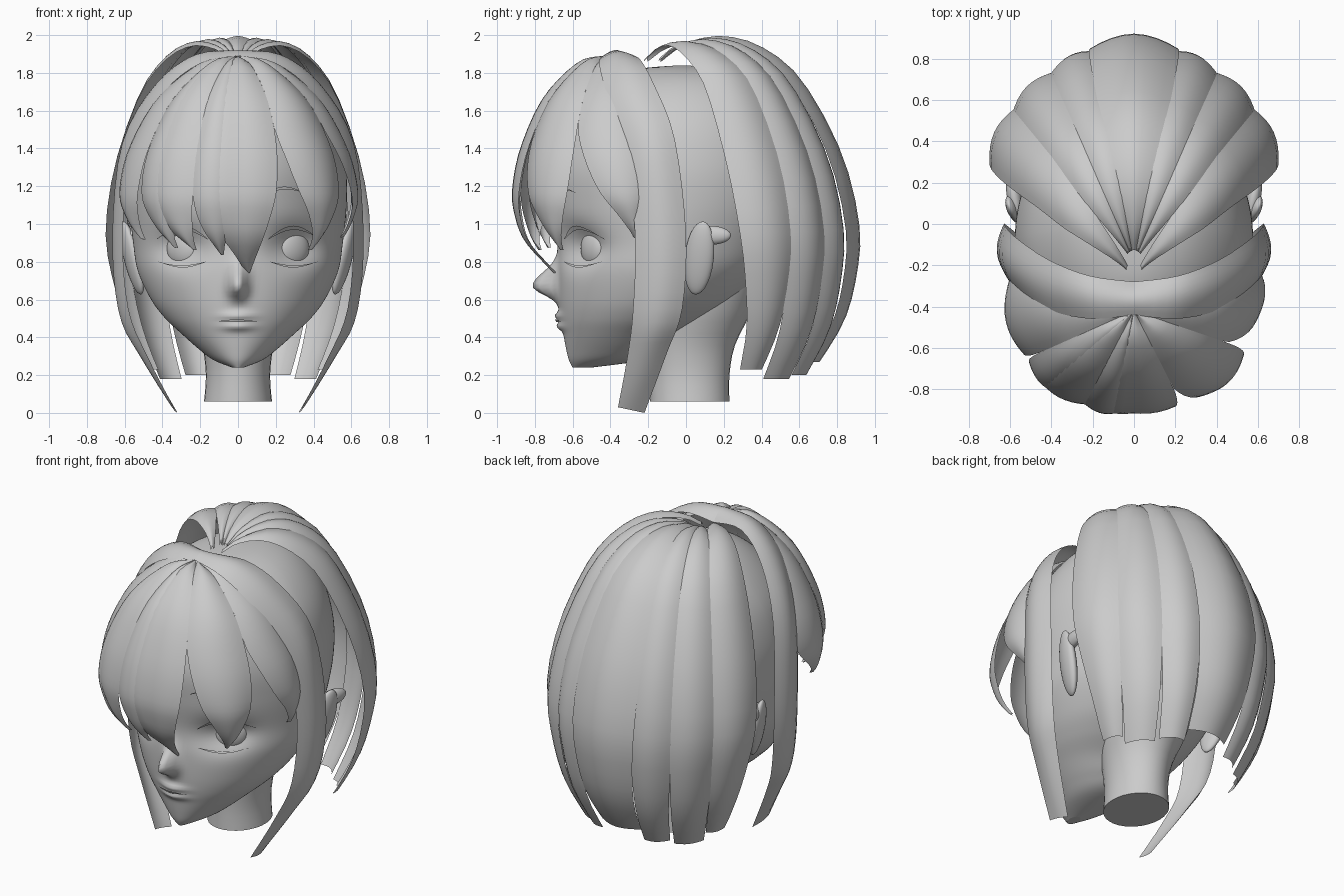
import bpy, bmesh, math
from mathutils import Vector
from math import sin, cos, pi, exp

if "Cube" in bpy.data.objects:
    bpy.data.objects.remove(bpy.data.objects["Cube"])

grey = bpy.data.materials.new("plain_grey")
grey.diffuse_color = (0.6, 0.6, 0.6, 1)
grey.use_nodes = True
grey.node_tree.nodes["Principled BSDF"].inputs["Base Color"].default_value = grey.diffuse_color


def sample(P, u):
    """Smooth point on a list of tuples, u from 0 to 1."""
    n = len(P) - 1
    i = min(int(u * n), n - 1)
    t = u * n - i
    a, b, c, d = (P[max(0, min(n, i + k))] for k in (-1, 0, 1, 2))
    return [0.5 * (2 * q + (r - p) * t + (2 * p - 5 * q + 4 * r - s) * t * t
                   + (3 * q - p - 3 * r + s) * t ** 3)
            for p, q, r, s in zip(a, b, c, d)]


def grid(name, f, nu, nv, ring=False, mirror=1):
    """Smooth sheet or tube from f(u, v), normals facing away from the head."""
    bm = bmesh.new()
    cols = nu if ring else nu + 1
    vs = []
    for j in range(nv + 1):
        for i in range(cols):
            x, y, z = f(i / nu, j / nv)
            vs.append(bm.verts.new((x * mirror, y, z)))
    for j in range(nv):
        for i in range(nu):
            k = (i + 1) % cols
            bm.faces.new((vs[j * cols + i], vs[j * cols + k],
                          vs[(j + 1) * cols + k], vs[(j + 1) * cols + i]))
    if ring:
        bm.faces.new(vs[:cols])
        bm.faces.new(vs[-cols:])
    bmesh.ops.recalc_face_normals(bm, faces=bm.faces)
    if not ring:
        side = 0
        for g in bm.faces:
            side += g.normal.dot(g.calc_center_median() - Vector((0, 0, 1))) * g.calc_area()
        if side < 0:
            bmesh.ops.reverse_faces(bm, faces=bm.faces)
    me = bpy.data.meshes.new(name)
    bm.to_mesh(me)
    bm.free()
    ob = bpy.data.objects.new(name, me)
    bpy.context.collection.objects.link(ob)
    me.materials.append(grey)
    for p in me.polygons:
        p.use_smooth = len(p.vertices) == 4
    return ob


def ball(name, loc, size, rot=(0, 0, 0)):
    bpy.ops.mesh.primitive_uv_sphere_add(segments=24, ring_count=14, location=loc, rotation=rot)
    ob = bpy.context.object
    ob.name = name
    ob.scale = size
    ob.data.materials.append(grey)
    bpy.ops.object.shade_smooth()


# head: horizontal rings (z, half width, front y, back y)
RINGS = [(.24, .03, -.60, -.50), (.28, .13, -.62, -.22), (.34, .21, -.635, -.1),
         (.42, .30, -.65, 0), (.5, .385, -.665, .14), (.6, .46, -.675, .28),
         (.75, .53, -.68, .42), (.9, .555, -.68, .5), (1.1, .575, -.71, .57),
         (1.3, .57, -.72, .59), (1.5, .52, -.66, .55), (1.65, .43, -.54, .47),
         (1.76, .31, -.4, .35), (1.82, .17, -.25, .2), (1.84, .01, -.04, .0)]


def relief(x, z):
    """Eye sockets, nose and lips pressed into the face."""
    d = .08 * exp(-((abs(x) - .3) / .13) ** 2 - ((z - .88) / .1) ** 2)
    d -= .135 * exp(-(x / .045) ** 2 - ((z - .67) / (.1 if z > .67 else .06)) ** 2)
    for lip in (.512, .458):
        d -= .028 * exp(-(x / .08) ** 2 - ((z - lip) / .022) ** 2)
    return d


def head(u, v):
    z, w, f, b = sample(RINGS, v)
    t = 2 * pi * u
    c, x, mid = cos(t), w * sin(t), (f + b) / 2
    if c > 0:
        return x, mid - (mid - f) * c ** 1.12 + relief(x, z), z
    return x, mid - (b - mid) * c, z


def face_y(x, z):
    """Front of the head at a given x and z."""
    v = min((k / 400 for k in range(401)), key=lambda k: abs(sample(RINGS, k)[0] - z))
    _, w, f, b = sample(RINGS, v)
    mid = (f + b) / 2
    return mid - (mid - f) * (1 - (x / w) ** 2) ** .56 + relief(x, z)


grid("head", head, 128, 90, ring=True)

# neck
NECK = [(.06, .18, -.19, .23), (.2, .17, -.19, .23), (.36, .19, -.2, .26),
        (.55, .25, -.2, .35), (.8, .3, -.2, .42)]


def neck(u, v):
    z, w, f, b = sample(NECK, v)
    return w * sin(2 * pi * u), (f + b) / 2 - (b - f) / 2 * cos(2 * pi * u), z


grid("neck", neck, 32, 12, ring=True)


# small face details: eyes, lids, brows, ears, mouth
def arc_strip(name, x0, x1, z0, rise, h, s):
    def f(u, v):
        x = x0 + (x1 - x0) * u
        z = z0 + rise * sin(pi * u) + h * (v - .5) * sin(pi * min(.95, u + .05))
        return x, face_y(x, z) - .012, z
    grid(name, f, 12, 1, mirror=s)


for s in (1, -1):
    ball("eye", (s * .29, face_y(.29, .87) + .015, .87), (.1, .05, .1), (0, 0, s * .6))
    arc_strip("upper_lid", .16, .43, .92, .06, .022, s)
    arc_strip("lower_lid", .17, .42, .80, -.025, .012, s)
    arc_strip("eyebrow", .15, .35, 1.165, .025, .016, s)
    ball("ear", (s * .56, .07, .82), (.04, .08, .2), (-.18, s * .2, s * -.3))
    ball("ear_tip", (s * .58, .13, .94), (.035, .11, .05), (0, 0, s * -.2))
arc_strip("mouth", -.1, .1, .485, .003, .014, 1)


# back hair: bands fanning out from the crown
BACK = [(.05, 1.86), (.15, 1.94), (.33, 1.98), (.52, 1.92), (.71, 1.74),
        (.9, 1.36), (.985, .98), (.97, .7), (.91, .45), (.79, .22)]


def back_band(a0, a1, low0, low1, s=1, out=0, drop=0, ahead=.03):
    """Angles a0 to a1 above, low0 to low1 at the tips (degrees from the rear)."""
    def f(u, v):
        r, z = sample(BACK, v)
        k = max(0, (v - .3) / .7)
        tip = max(0, (v - .65) / .35)
        e0, e1 = a0 + (low0 - a0) * k, a1 + (low1 - a1) * k
        deg = e0 + (e1 - e0) * u
        a = math.radians(deg)
        bulge = sin(pi * u)
        r = r * (1.035 - .187 * (abs(deg) / 55) ** 1.5 + .03 * bulge + out)
        return (sin(a) * r * (1 - .12 * tip), -.15 + cos(a) * r - ahead * max(0, 1 - v / .4),
                z + .02 * bulge * (1 - v) - .05 * abs(a) * sin(pi * v) - drop * tip)
    grid("back_hair", f, 8, 24, mirror=s)


back_band(-14, 14, -11, 11, out=.02, drop=-.05)
for s in (1, -1):
    back_band(10, 27, 12, 24, s, drop=.02)
    back_band(23, 42, 26, 40, s, .005, .04)
    back_band(38, 66, 41, 51, s, .01, -.01, .09)

# long side locks: front edge and rear edge of each band
LOCK = [(0, -.44, 1.89, 0, -.28, 1.86), (.2, -.46, 1.85, .22, -.25, 1.88),
        (.4, -.42, 1.69, .42, -.17, 1.74), (.56, -.32, 1.4, .58, -.06, 1.45),
        (.61, -.27, .95, .63, 0, .95), (.58, -.28, .55, .6, -.02, .55),
        (.48, -.31, .3, .5, -.1, .32), (.34, -.36, .03, .32, -.22, .0)]


def lock(u, v):
    p = sample(LOCK, v)
    q = [p[i] + (p[i + 3] - p[i]) * u for i in range(3)]
    b = .045 * sin(pi * u)
    side = min(1, v * 2.2)
    return q[0] + b * side * (1 - max(0, v - .8) * 4), q[1], q[2] + b * (1 - side)


for s in (1, -1):
    grid("side_lock", lock, 8, 28, mirror=s)

# fringe: pointed locks fanning forward from the parting
FRONT = [(.04, 1.87), (.3, 1.84), (.66, 1.66), (.9, 1.4), (.99, 1.18),
         (.965, 1.04), (.85, .9), (.55, .74)]


def fringe(a0, a1, tip, end, p0, p1):
    """Angles from the front in degrees; each edge bends to the tip by its own power."""
    def f(u, v):
        v *= end
        r, z = sample(FRONT, v)
        k = max(0, (v - .37) / (end - .37))
        e0 = a0 + (tip - 1 - a0) * k ** p0
        e1 = a1 + (tip + 1 - a1) * k ** p1
        deg = e0 + (e1 - e0) * u
        a = math.radians(deg)
        r *= .475 + .135 * abs(deg) / 90 + .025 * sin(pi * u)
        return sin(a) * r, -.42 - cos(a) * r, z + .02 * sin(pi * u) * (1 - v)
    grid("fringe_lock", f, 10, 24)


fringe(-28, 27, 12, 1, 2.8, 1.3)
fringe(-28, -4, -13, .91, 4, 4)
fringe(27, 71, 58, .89, 1.1, 1.8)
fringe(71, 112, 106, .83, 1, 1)
fringe(-66, -27, -33, .89, 2.2, 2.2)
fringe(-66, -38, -47, .88, 2.6, 2.2)
fringe(-112, -66, -74, .84, 1.7, 1.7)
